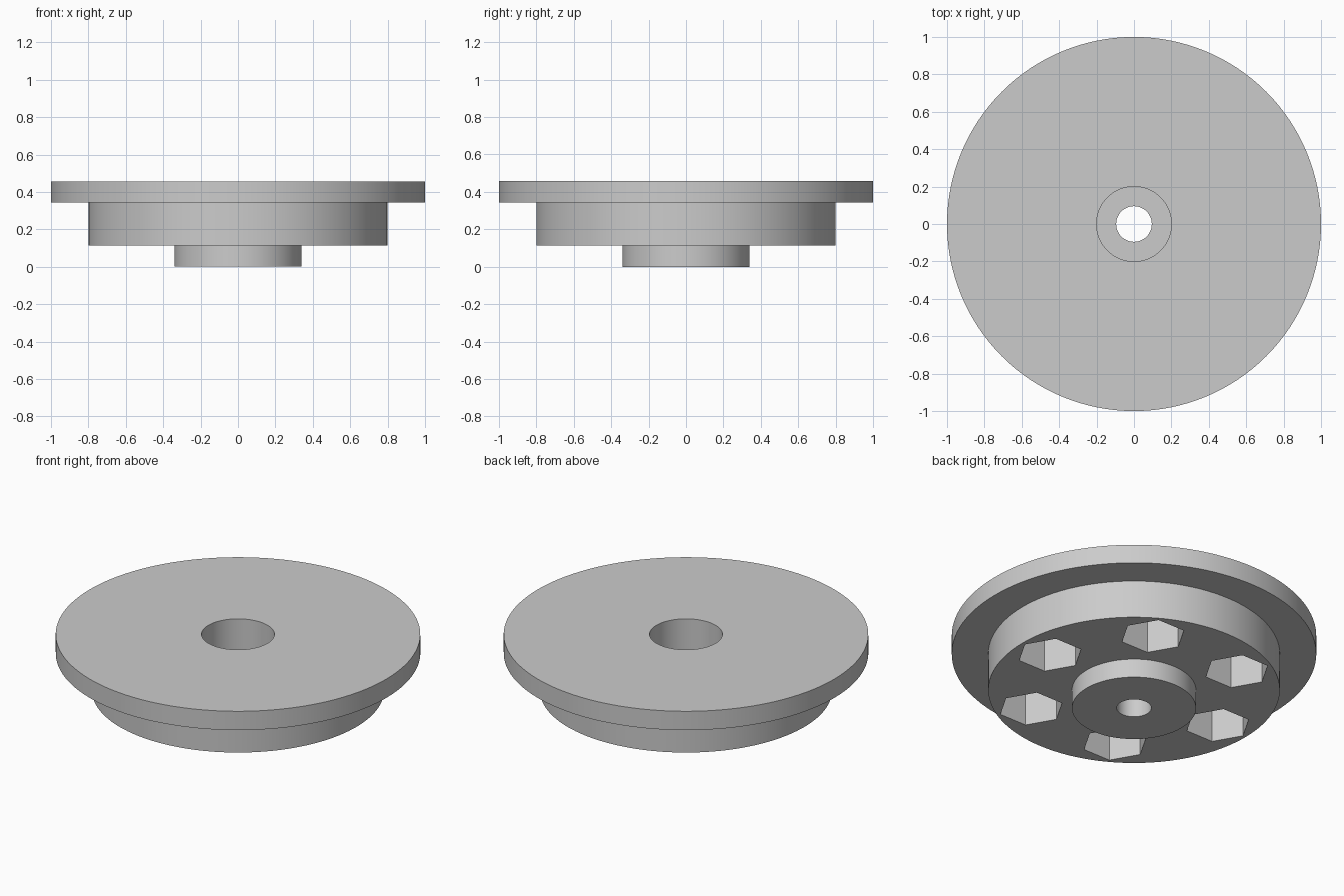
import bpy, bmesh
from math import radians, cos, sin, tau
from mathutils import Vector

cube = bpy.data.objects.get("Cube")
if cube:
    bpy.data.objects.remove(cube, do_unlink=True)

SIDES = 128
POCKETS = 6

# One plain grey material
grey = bpy.data.materials.new("plain_grey")
grey.use_nodes = True
colour = (0.6, 0.6, 0.6, 1)
grey.diffuse_color = colour
for node in grey.node_tree.nodes:
    if node.type == 'BSDF_PRINCIPLED':
        node.inputs["Base Color"].default_value = colour


def make_object(name, bm):
    bmesh.ops.recalc_face_normals(bm, faces=bm.faces)
    mesh = bpy.data.meshes.new(name)
    bm.to_mesh(mesh)
    bm.free()
    mesh.materials.append(grey)
    obj = bpy.data.objects.new(name, mesh)
    bpy.context.collection.objects.link(obj)
    return obj


def lathe(name, profile):
    """Turn a closed (radius, height) outline around the z axis."""
    bm = bmesh.new()
    verts = [bm.verts.new((r, 0, z)) for r, z in profile]
    edges = [bm.edges.new((a, b)) for a, b in zip(verts, verts[1:] + verts[:1])]
    bmesh.ops.spin(bm, geom=verts + edges, cent=(0, 0, 0), axis=(0, 0, 1),
                   angle=tau, steps=SIDES, use_merge=True)
    bmesh.ops.remove_doubles(bm, verts=bm.verts, dist=0.0001)
    return make_object(name, bm)


# Stepped body: hub, boss, wide flange, and a bore widened from the top
body = lathe("stepped_flange", [
    (0.095, 0), (0.34, 0), (0.34, 0.114), (0.80, 0.114), (0.80, 0.343),
    (1.0, 0.343), (1.0, 0.457), (0.20, 0.457), (0.20, 0.17), (0.095, 0.17)])

# Hexagonal pockets in the underside, each with a corner pointing outward
bm = bmesh.new()
for i in range(POCKETS):
    turn = tau * i / POCKETS
    centre = Vector((cos(turn), sin(turn), 0)) * 0.6
    ring = [bm.verts.new(centre + Vector((0.18 * cos(turn + tau * k / 6),
                                          0.18 * sin(turn + tau * k / 6), 0.05)))
            for k in range(6)]
    base = bm.faces.new(ring)
    top = bmesh.ops.extrude_face_region(bm, geom=[base], use_keep_orig=True)["geom"]
    bmesh.ops.translate(bm, vec=(0, 0, 0.293),
                        verts=[v for v in top if isinstance(v, bmesh.types.BMVert)])
cutter = make_object("pocket_cutter", bm)
cutter.hide_render = True

cut = body.modifiers.new("hex_pockets", 'BOOLEAN')
cut.operation = 'DIFFERENCE'
cut.solver = 'EXACT'
cut.object = cutter

# Bake the cut, then smooth the round walls and keep the rims sharp
for obj in bpy.context.selected_objects:
    obj.select_set(False)
bpy.context.view_layer.objects.active = body
body.select_set(True)
bpy.ops.object.modifier_apply(modifier=cut.name)
bpy.data.objects.remove(cutter, do_unlink=True)
bpy.ops.object.shade_smooth_by_angle(angle=radians(30))
